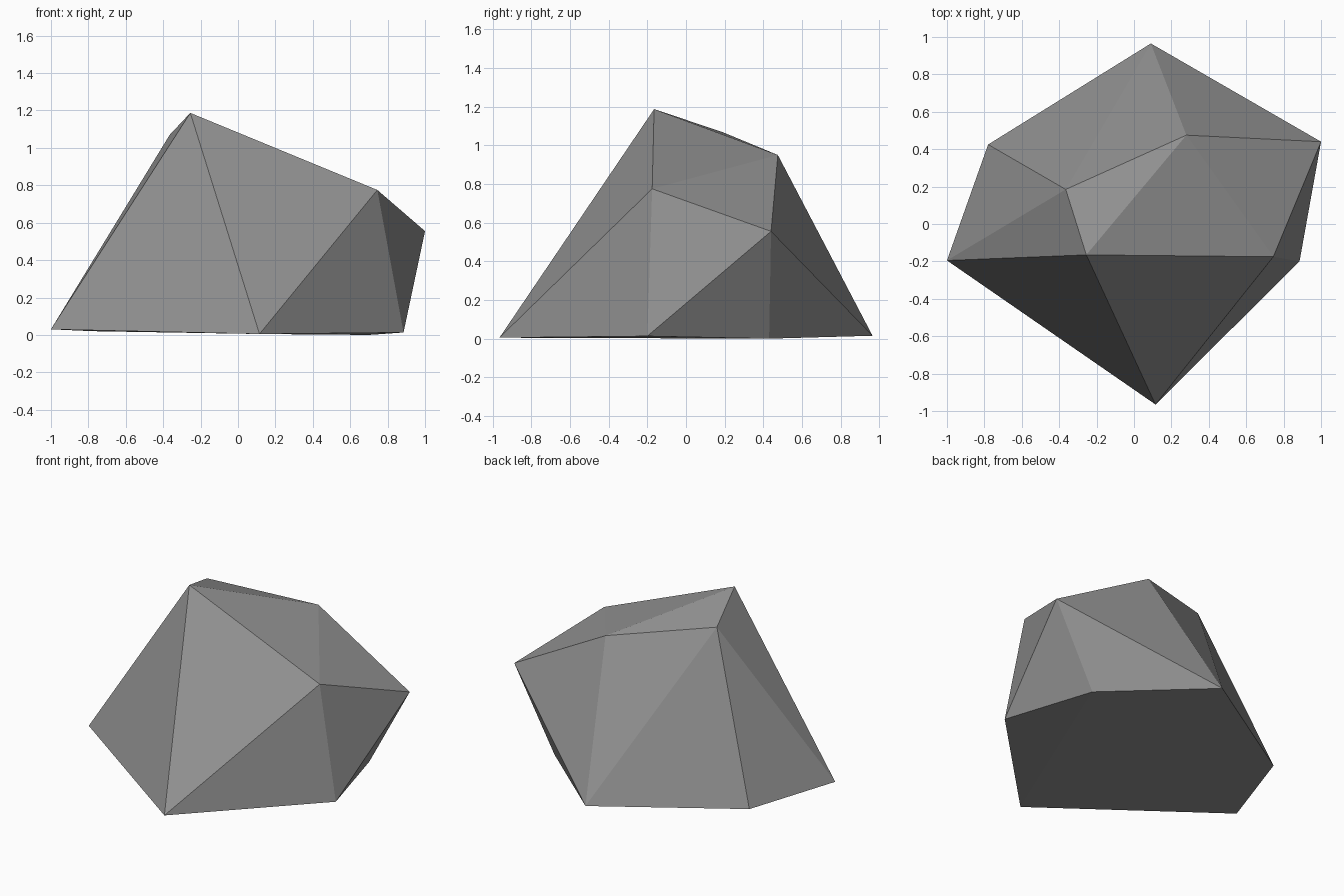
import bpy, bmesh

if "Cube" in bpy.data.objects:
    bpy.data.objects.remove(bpy.data.objects["Cube"])

# Corner points of the faceted boulder
BASE = [(-1.0, -0.195, 0.03), (0.115, -0.965, 0.005), (0.885, -0.2, 0.013),
        (0.70, 0.43, 0.0), (0.09, 0.965, 0.015), (-0.78, 0.425, 0.02)]
SHOULDER = [(1.0, 0.44, 0.555), (0.745, -0.175, 0.775)]
CROWN = [(0.28, 0.475, 0.95), (-0.365, 0.185, 1.07), (-0.255, -0.165, 1.187)]

# Wrap the points in a convex shell
bm = bmesh.new()
verts = [bm.verts.new(p) for p in BASE + SHOULDER + CROWN]
bmesh.ops.convex_hull(bm, input=verts)
bmesh.ops.recalc_face_normals(bm, faces=bm.faces)
mesh = bpy.data.meshes.new("boulder")
bm.to_mesh(mesh)
bm.free()

# Plain grey stone
stone = bpy.data.materials.new("grey stone")
stone.diffuse_color = (0.29, 0.29, 0.29, 1)
stone.use_nodes = True
stone.node_tree.nodes["Principled BSDF"].inputs["Base Color"].default_value = stone.diffuse_color
mesh.materials.append(stone)
boulder = bpy.data.objects.new("boulder", mesh)
bpy.context.collection.objects.link(boulder)
